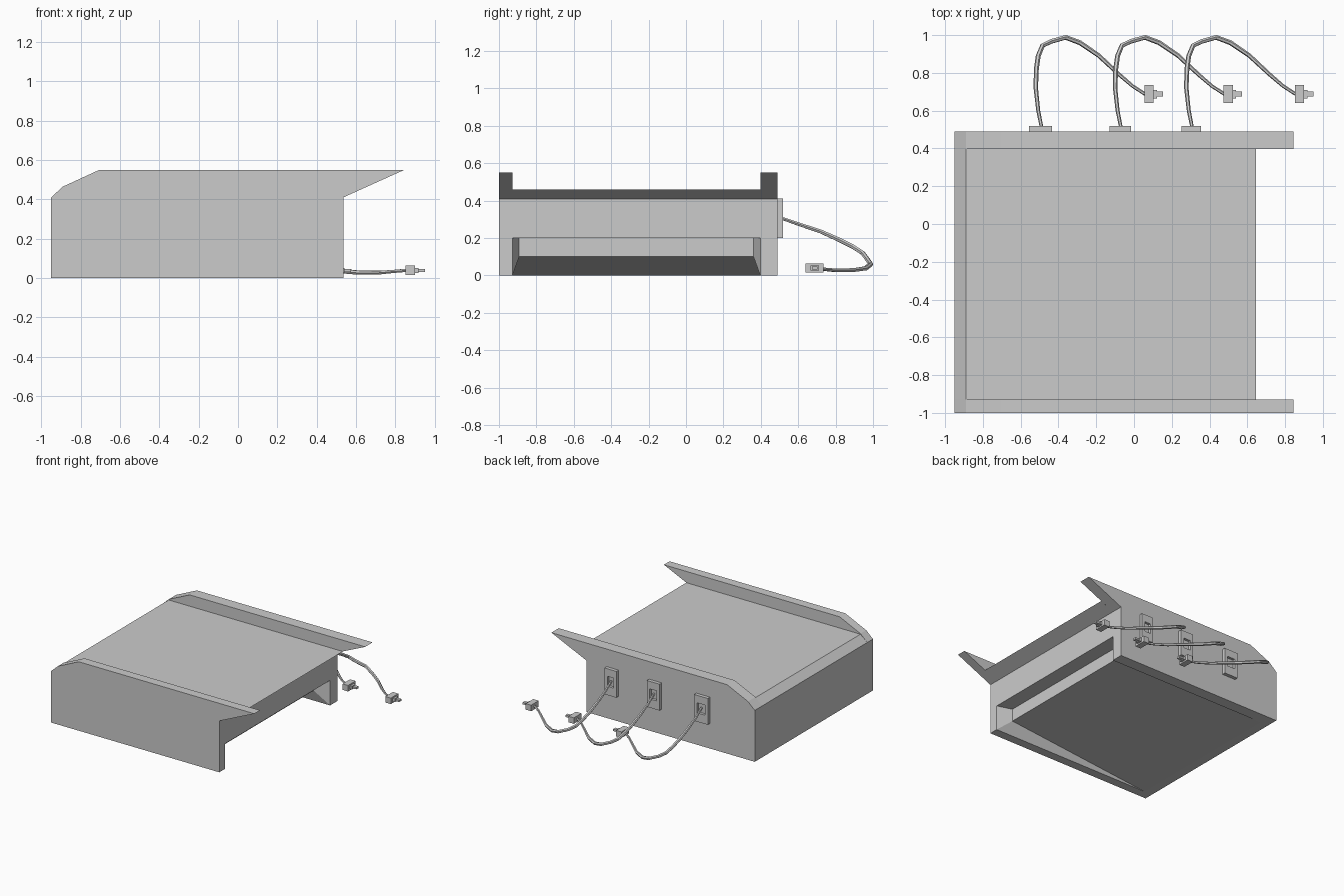
import bpy, bmesh

if "Cube" in bpy.data.objects:
    bpy.data.objects.remove(bpy.data.objects["Cube"])

FRONT, BACK = -0.928, 0.397      # inner faces of the two side rails


def add_mesh(name, verts, faces):
    me = bpy.data.meshes.new(name)
    me.from_pydata(verts, [], faces)
    bm = bmesh.new()
    bm.from_mesh(me)
    bmesh.ops.recalc_face_normals(bm, faces=bm.faces)
    bm.to_mesh(me)
    bm.free()
    ob = bpy.data.objects.new(name, me)
    bpy.context.collection.objects.link(ob)
    return ob


def prism(name, profile, y0, y1):
    n = len(profile)
    verts = [(x, y, z) for y in (y0, y1) for x, z in profile]
    faces = [list(range(n)), list(range(n, 2 * n))]
    faces += [(i, (i + 1) % n, n + (i + 1) % n, n + i) for i in range(n)]
    return add_mesh(name, verts, faces)


def box(bm, x, y, z):
    v = [bm.verts.new((a, b, c)) for a in x for b in y for c in z]
    for f in ((0, 1, 3, 2), (4, 6, 7, 5), (0, 4, 5, 1),
              (2, 3, 7, 6), (0, 2, 6, 4), (1, 5, 7, 3)):
        bm.faces.new([v[i] for i in f])


def finish(bm, name):
    bmesh.ops.recalc_face_normals(bm, faces=bm.faces)
    me = bpy.data.meshes.new(name)
    bm.to_mesh(me)
    bm.free()
    ob = bpy.data.objects.new(name, me)
    bpy.context.collection.objects.link(ob)
    return ob


# Side rails with overhanging pointed ends
rail = [(-0.95, 0), (-0.95, 0.41), (-0.89, 0.465), (-0.705, 0.55),
        (0.845, 0.55), (0.535, 0.41), (0.535, 0)]
prism("front_rail", rail, -1.0, FRONT)
prism("back_rail", rail, BACK, 0.49)

# Deck lofted between the rails: x, z and inset of each cross line
section = [(-0.95, 0, 0), (-0.95, 0.41, 0), (-0.89, 0.46, 0), (0.647, 0.46, 0),
           (0.535, 0.41, 0), (0.535, 0.2, 0), (0.415, 0.2, 0.036),
           (0.415, 0.1, 0.036), (-0.88, 0, 0)]
n = len(section)
verts = [(x, FRONT + i, z) for x, z, i in section]
verts += [(x, BACK - i, z) for x, z, i in section]
verts += [(0.535, FRONT, 0), (0.535, BACK, 0)]
faces = [(i, (i + 1) % n, n + (i + 1) % n, n + i) for i in range(n)]
# slanted cheeks of the recess under the deck
for o, a in ((0, 2 * n), (n, 2 * n + 1)):
    faces += [(a, o + 5, o + 6, o + 7), (a, o + 7, o + 8)]
add_mesh("deck", verts, faces)

# Cable path relative to its outlet: dx, y, z, radius factor
path = [(0, 0.50, 0.31, .7), (-0.02, 0.60, 0.275, .8), (-0.033, 0.72, 0.235, .9),
        (-0.03, 0.82, 0.19, 1), (-0.02, 0.89, 0.155, 1), (0.003, 0.945, 0.12, 1),
        (0.05, 0.967, 0.09, 1), (0.125, 0.988, 0.06, 1), (0.20, 0.96, 0.038, 1),
        (0.30, 0.892, 0.028, .9), (0.41, 0.79, 0.028, .8), (0.48, 0.73, 0.034, .7),
        (0.55, 0.685, 0.04, .7)]

for k, (cx, plate_x, half) in enumerate(((-0.487, -0.495, 0.06),
                                         (-0.067, -0.073, 0.056),
                                         (0.31, 0.304, 0.052)), 1):
    # Outlet plate with a socket pressed into its face
    bm = bmesh.new()
    box(bm, (plate_x - half, plate_x + half), (0.488, 0.518), (0.2, 0.41))
    bm.normal_update()
    face = max(bm.faces, key=lambda f: f.calc_center_median().y)
    bmesh.ops.inset_region(bm, faces=[face], thickness=0.035)
    for v in face.verts:
        v.co.z = 0.31 + (v.co.z - 0.305) * 0.5
    bmesh.ops.inset_region(bm, faces=[face], thickness=0.0005, depth=-0.02)
    finish(bm, f"outlet_plate_{k}")

    # Cable
    cu = bpy.data.curves.new(f"cable_{k}", 'CURVE')
    cu.dimensions = '3D'
    cu.bevel_depth = 0.013
    cu.bevel_resolution = 1
    cu.use_fill_caps = True
    sp = cu.splines.new('POLY')
    sp.points.add(len(path) - 1)
    for p, (dx, y, z, r) in zip(sp.points, path):
        p.co = (cx + dx, y, z, 1)
        p.radius = r
    sp.use_smooth = False
    bpy.context.collection.objects.link(bpy.data.objects.new(f"cable_{k}", cu))

    # Plug: grip, collar and prong
    bm = bmesh.new()
    x = cx + 0.542
    box(bm, (x, x + 0.048), (0.64, 0.735), (0.015, 0.063))
    box(bm, (x + 0.046, x + 0.066), (0.665, 0.71), (0.026, 0.052))
    box(bm, (x + 0.064, x + 0.098), (0.674, 0.702), (0.032, 0.047))
    finish(bm, f"plug_{k}")
